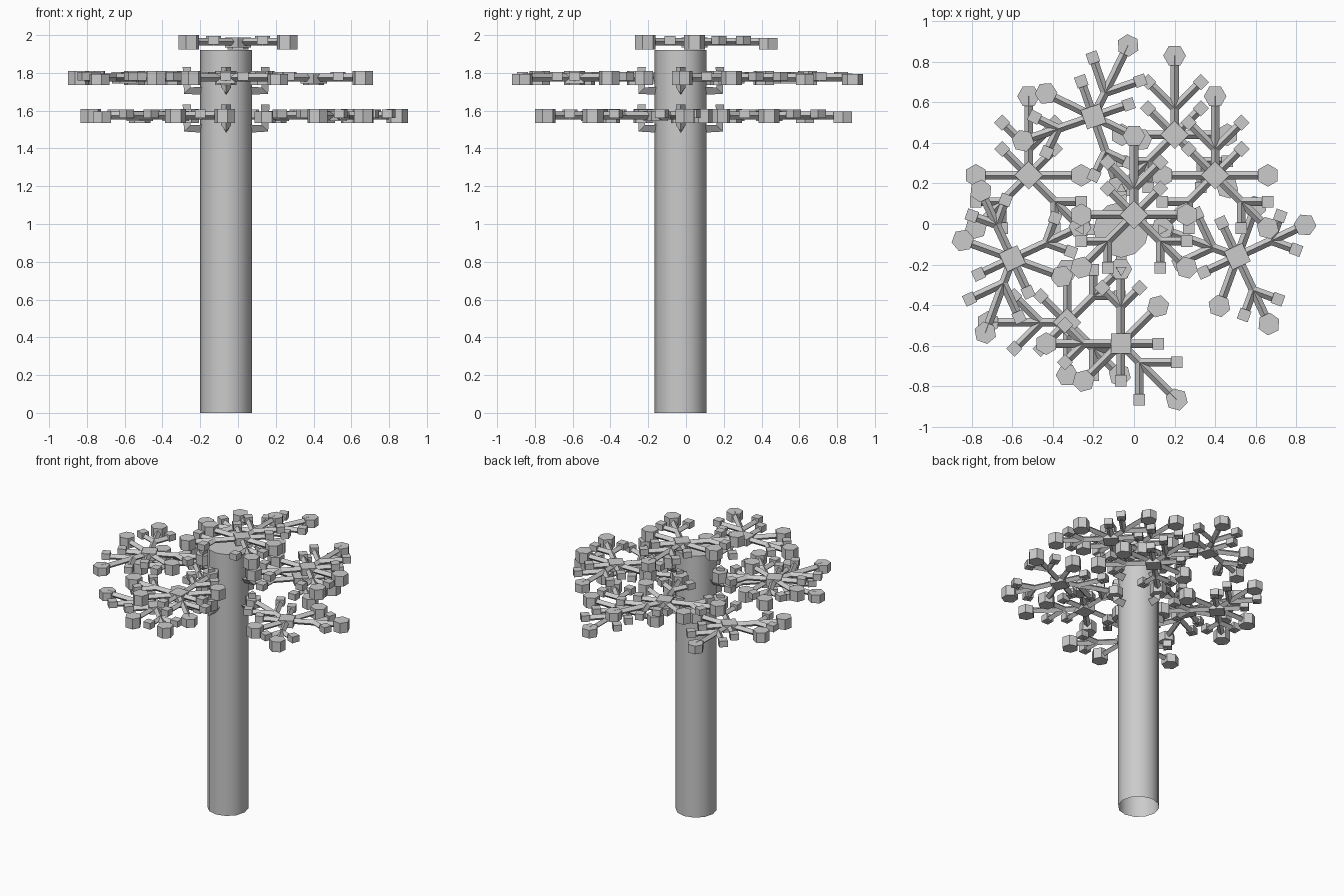
import bpy, bmesh, math
from mathutils import Vector, Matrix

cube = bpy.data.objects.get("Cube")
if cube:
    bpy.data.objects.remove(cube, do_unlink=True)

grey = bpy.data.materials.new("plain_grey")
grey.use_nodes = True
grey.diffuse_color = (0.6, 0.6, 0.6, 1)
grey.node_tree.nodes["Principled BSDF"].inputs["Base Color"].default_value = (0.6, 0.6, 0.6, 1)

POLE = Vector((-0.063, -0.028, 0))
UNIT = 0.13  # spacing of the flake's joints


def add_object(name, mesh, location=(0, 0, 0), turn=0):
    ob = bpy.data.objects.new(name, mesh)
    ob.location = location
    ob.rotation_euler.z = math.radians(turn)
    bpy.context.collection.objects.link(ob)
    return ob


def finish(bm, name):
    mesh = bpy.data.meshes.new(name)
    bmesh.ops.recalc_face_normals(bm, faces=bm.faces)
    bm.to_mesh(mesh)
    bm.free()
    mesh.materials.append(grey)
    return mesh


def prism(bm, sides, radius, x, y, low, high, angle):
    place = (Matrix.Translation((x, y, (low + high) / 2))
             @ Matrix.Rotation(angle, 4, "Z"))
    bmesh.ops.create_cone(bm, cap_ends=True, segments=sides, radius1=radius,
                          radius2=radius, depth=high - low, matrix=place)


def rod(bm, start, end):
    # Four-sided bar with its ridge on top
    a, b = (Vector((p[0] * UNIT, p[1] * UNIT, 0)) for p in (start, end))
    d = b - a
    place = Matrix.Translation((a + b) / 2) @ d.to_track_quat("Z", "Y").to_matrix().to_4x4()
    bmesh.ops.create_cone(bm, cap_ends=True, segments=4, radius1=0.021,
                          radius2=0.021, depth=d.length, matrix=place)


def tip(bm, spot, sides, radius, low, high, heading):
    prism(bm, sides, radius, spot[0] * UNIT, spot[1] * UNIT, low, high, heading)


def build_flake():
    bm = bmesh.new()
    prism(bm, 4, 0.07, 0, 0, -0.03, 0.022, 0)
    # Long arm with two twigs
    rod(bm, (0, 0), (0, 3))
    tip(bm, (0, 3), 6, 0.056, -0.04, 0.02, math.pi / 2)
    for s in (1, -1):
        rod(bm, (0, 1), (s, 2))
        tip(bm, (s, 2), 4, 0.04, -0.015, 0.03, 0)
        # Short diagonal arm
        rod(bm, (0, 0), (s, 1))
        tip(bm, (s, 1), 4, 0.04, -0.015, 0.03, 0)
        # Straight side arm
        rod(bm, (0, 0), (2 * s, 0))
        tip(bm, (2 * s, 0), 6, 0.056, -0.04, 0.035, 0)
        # Branched diagonal arm
        rod(bm, (0, 0), (2 * s, -2))
        tip(bm, (2 * s, -2), 6, 0.056, -0.04, 0.035, -s * math.pi / 4)
        for twig in ((2 * s, -1), (s, -2)):
            rod(bm, (s, -1), twig)
            tip(bm, twig, 4, 0.04, -0.015, 0.03, math.pi / 4)
    return finish(bm, "flake")


def build_bracket():
    # Triangular bar that leaves the pole and turns upward
    bm = bmesh.new()
    r, reach, low, high = 0.03, 0.2, 0.0, 0.12
    rings = []
    for x, z, out in ((0.1, low, (0, -1)), (reach, low, (0.75, -0.75)), (reach, high, (1, 0))):
        o = Vector((out[0], 0, out[1])) * r
        c = Vector((x, 0, z))
        side = Vector((0, r * 0.87, 0))
        rings.append([bm.verts.new(p) for p in (c + o, c - o / 2 + side, c - o / 2 - side)])
    for a, b in zip(rings, rings[1:]):
        for i in range(3):
            j = (i + 1) % 3
            bm.faces.new((a[i], a[j], b[j], b[i]))
    bm.faces.new(rings[0])
    bm.faces.new(rings[-1])
    return finish(bm, "bracket")


# Pole, closed at the top and open below
bm = bmesh.new()
prism(bm, 12, 0.1375, 0, 0, 0, 1.92, 0)
base = [f for f in bm.faces if f.calc_center_median().z < 0.01]
bmesh.ops.delete(bm, geom=base, context="FACES_ONLY")
pole = add_object("pole", finish(bm, "pole"), POLE)
for f in pole.data.polygons:
    f.use_smooth = abs(f.normal.z) < 0.5

# Flakes: x, y, turn in degrees
tiers = {
    "top": (1.965, [(0, 0.045, 0)]),
    "middle": (1.775, [(0.4, 0.24, 0), (-0.2, 0.53, -26), (-0.6, -0.17, 160), (-0.065, -0.59, -135)]),
    "lower": (1.575, [(-0.52, 0.24, 0), (0.2, 0.44, 0), (0.51, -0.16, 70), (-0.33, -0.485, 90)]),
}
flake = build_flake()
bracket = build_bracket()
for tier, (z, spots) in tiers.items():
    for n, (x, y, turn) in enumerate(spots):
        add_object(f"{tier}_flake_{n + 1}", flake, (x, y, z), turn)
    if tier != "top":
        for n in range(4):
            add_object(f"{tier}_bracket_{n + 1}", bracket, POLE + Vector((0, 0, z - 0.063)), 90 * n)
